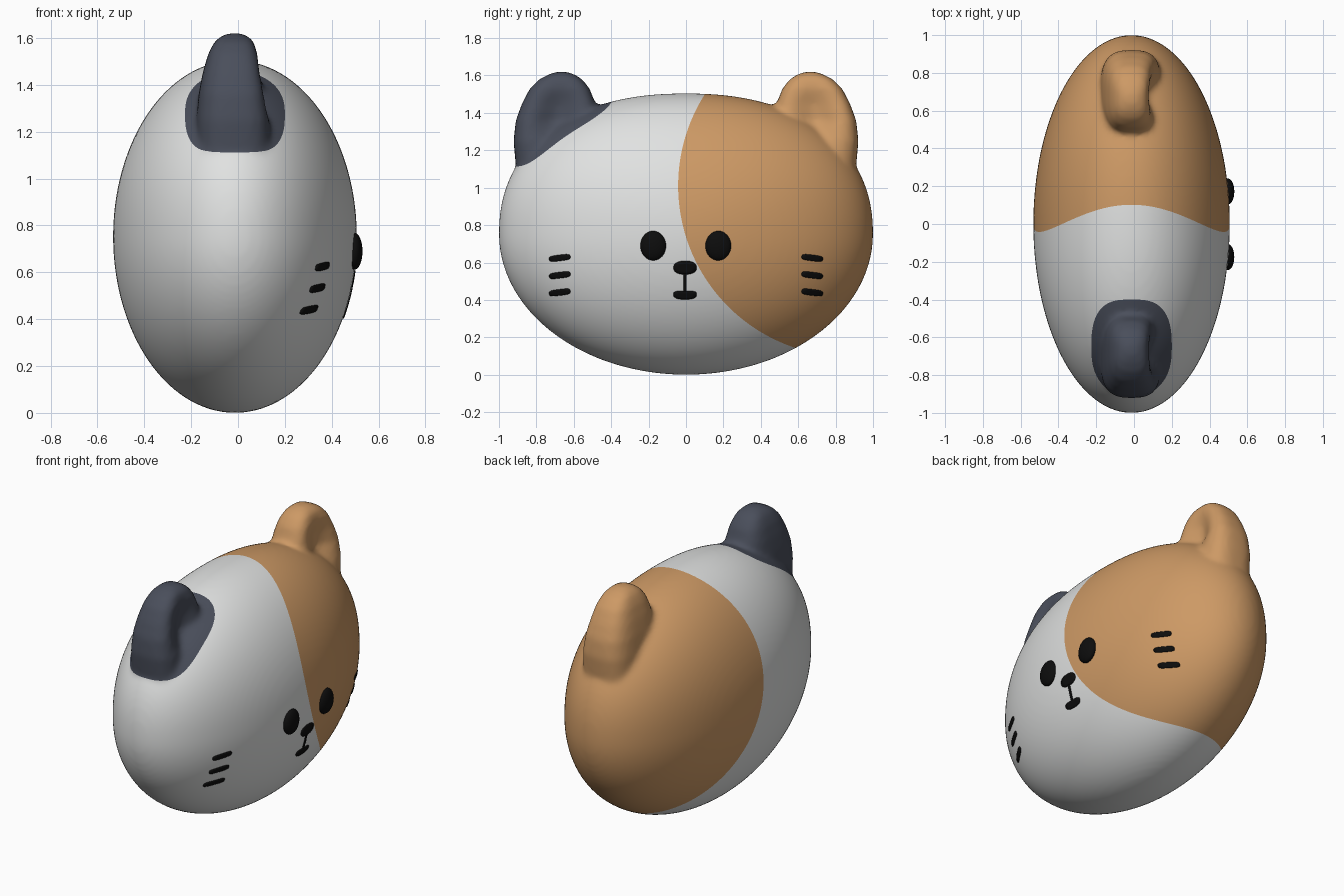
import bpy, bmesh, math
from mathutils import Vector
from mathutils.bvhtree import BVHTree

if "Cube" in bpy.data.objects:
    bpy.data.objects.remove(bpy.data.objects["Cube"])


def material(name, rgb):
    m = bpy.data.materials.new(name)
    m.diffuse_color = (*rgb, 1)
    m.use_nodes = True
    m.node_tree.nodes["Principled BSDF"].inputs["Base Color"].default_value = m.diffuse_color
    return m


white = material("soft_white", (0.75, 0.76, 0.755))
orange = material("ginger_orange", (0.61, 0.32, 0.13))
grey = material("slate_grey", (0.068, 0.077, 0.105))
black = material("black", (0.004, 0.004, 0.004))

CX = -0.013  # middle of the head in x


def new_object(name, bm, mats):
    me = bpy.data.meshes.new(name)
    bmesh.ops.recalc_face_normals(bm, faces=bm.faces[:])
    for f in bm.faces:
        f.smooth = True
    bm.to_mesh(me)
    bm.free()
    for m in mats:
        me.materials.append(m)
    ob = bpy.data.objects.new(name, me)
    bpy.context.collection.objects.link(ob)
    return ob


# Head: flattened egg, a little fuller in the upper half
bm = bmesh.new()
bmesh.ops.create_icosphere(bm, subdivisions=6, radius=1)
for v in bm.verts:
    x, y, z = v.co
    k = 1
    if z > 0:
        p = 2.25
        k = math.hypot(y, z) / (abs(y) ** p + abs(z) ** p) ** (1 / p)
    v.co = (CX + 0.52 * x, y * k, 0.752 + 0.752 * z * k)

# Ears: stacked rounded sections (height, inner y, outer y, half thickness)
SECTIONS = [(0.95, 0.52, 0.84, 0.15), (1.12, 0.49, 0.91, 0.165), (1.25, 0.475, 0.922, 0.165),
            (1.36, 0.475, 0.91, 0.155), (1.45, 0.485, 0.877, 0.138), (1.53, 0.515, 0.835, 0.115),
            (1.58, 0.555, 0.785, 0.09), (1.608, 0.60, 0.73, 0.06), (1.62, 0.64, 0.69, 0.025)]
N = 40
for side in (-1, 1):
    rings = []
    for z, y0, y1, hx in SECTIONS:
        ring = []
        yc, hy = (y0 + y1) / 2, (y1 - y0) / 2
        dent = 0.085 * math.exp(-((z - 1.38) / 0.13) ** 2)  # hollow on the face side
        for i in range(N):
            a = math.tau * i / N
            c, s = math.cos(a), math.sin(a)
            r = (abs(c) ** 3 + abs(s) ** 3) ** (-1 / 3)
            x, y = hx * r * c, hy * r * s
            if x > 0:
                x -= dent * math.exp(-(y / 0.11) ** 2)
            ring.append(bm.verts.new((CX + x, side * (yc + y), z)))
        rings.append(ring)
    for a, b in zip(rings, rings[1:]):
        for i in range(N):
            q = (a[i], a[(i + 1) % N], b[(i + 1) % N], b[i])
            bm.faces.new(q if side > 0 else q[::-1])
    bm.faces.new(rings[0][::-1] if side > 0 else rings[0])
    bm.faces.new(rings[-1] if side > 0 else rings[-1][::-1])
source = new_object("head_source", bm, [])

# Melt head and ears into one soft skin
rm = source.modifiers.new("fuse", "REMESH")
rm.mode = "VOXEL"
rm.voxel_size = 0.016
sm = source.modifiers.new("soften", "SMOOTH")
sm.factor = 0.5
sm.iterations = 8
dg = bpy.context.evaluated_depsgraph_get()
fused = bpy.data.meshes.new_from_object(source.evaluated_get(dg))
bpy.data.objects.remove(source)


# Fur patches: negative inside
def orange_patch(p):
    return math.hypot(p.y - 0.87, p.z - 1.01) - 0.912


def grey_patch(p):
    s = (p.y + 0.67) * 0.83 + (p.z - 1.305) * 0.56
    f = (abs(s) / 0.31) ** 2.6 + (abs(p.x - CX) / 0.213) ** 2.6 - 1
    return max(f, 1.0 - p.z)


def cut(bm, f):
    """Split the faces along the line where f is zero."""
    val = {v: f(v.co) for v in bm.verts}
    fresh = []
    for e in bm.edges[:]:
        a, b = e.verts
        if val[a] * val[b] < 0:
            fresh.append(bmesh.utils.edge_split(e, a, val[a] / (val[a] - val[b]))[1])
    bmesh.ops.connect_verts(bm, verts=fresh)


bm = bmesh.new()
bm.from_mesh(fused)
cut(bm, orange_patch)
cut(bm, grey_patch)
for f in bm.faces:
    c = f.calc_center_median()
    f.material_index = 1 if orange_patch(c) < 0 else 2 if grey_patch(c) < 0 else 0
tree = BVHTree.FromBMesh(bm)
new_object("head", bm, [white, orange, grey])


def surface(y, z):
    hit = tree.ray_cast(Vector((2, y, z)), Vector((-1, 0, 0)))
    return hit[0], hit[1]


# Eyes: flattened beads
for name, y in (("left_eye", -0.175), ("right_eye", 0.172)):
    bm = bmesh.new()
    bmesh.ops.create_uvsphere(bm, u_segments=32, v_segments=16, radius=1)
    x = surface(y, 0.69)[0].x
    for v in bm.verts:
        v.co = (x + 0.034 * v.co.x, y + 0.069 * v.co.y, 0.69 + 0.079 * v.co.z)
    new_object(name, bm, [black])


def plate(name, y, z, hy, hz, tilt=0.0, power=2.0, bend=0.0):
    """Thin rounded plate laid on the face side of the head."""
    bm = bmesh.new()
    n = 32

    def point(u, w, lift):
        w += bend * (u / hy) ** 2
        yy = y + u * math.cos(tilt) - w * math.sin(tilt)
        zz = z + u * math.sin(tilt) + w * math.cos(tilt)
        p, nor = surface(yy, zz)
        return bm.verts.new(p + nor * lift)

    loops = []
    for scale, lift in ((1, -0.004), (1, 0.004), (0.6, 0.005), (0.25, 0.005)):
        loop = []
        for i in range(n):
            a = math.tau * i / n
            c, s = math.cos(a), math.sin(a)
            r = scale * (abs(c) ** power + abs(s) ** power) ** (-1 / power)
            loop.append(point(hy * r * c, hz * r * s, lift))
        loops.append(loop)
    for a, b in zip(loops, loops[1:]):
        for i in range(n):
            bm.faces.new((a[i], a[(i + 1) % n], b[(i + 1) % n], b[i]))
    bm.faces.new(loops[-1])
    new_object(name, bm, [black])


# Nose and mouth
plate("nose", -0.005, 0.573, 0.062, 0.036, power=2.3)
plate("mouth_line", -0.005, 0.49, 0.008, 0.065, power=5)
plate("mouth", -0.005, 0.426, 0.062, 0.022, power=3, bend=0.004)

# Whiskers: three on each cheek
for name, side in (("left_whisker", -1), ("right_whisker", 1)):
    for i, z in enumerate((0.625, 0.533, 0.441)):
        plate(f"{name}_{i + 1}", side * 0.674, z, 0.056, 0.016, tilt=-side * 0.12, power=4)
